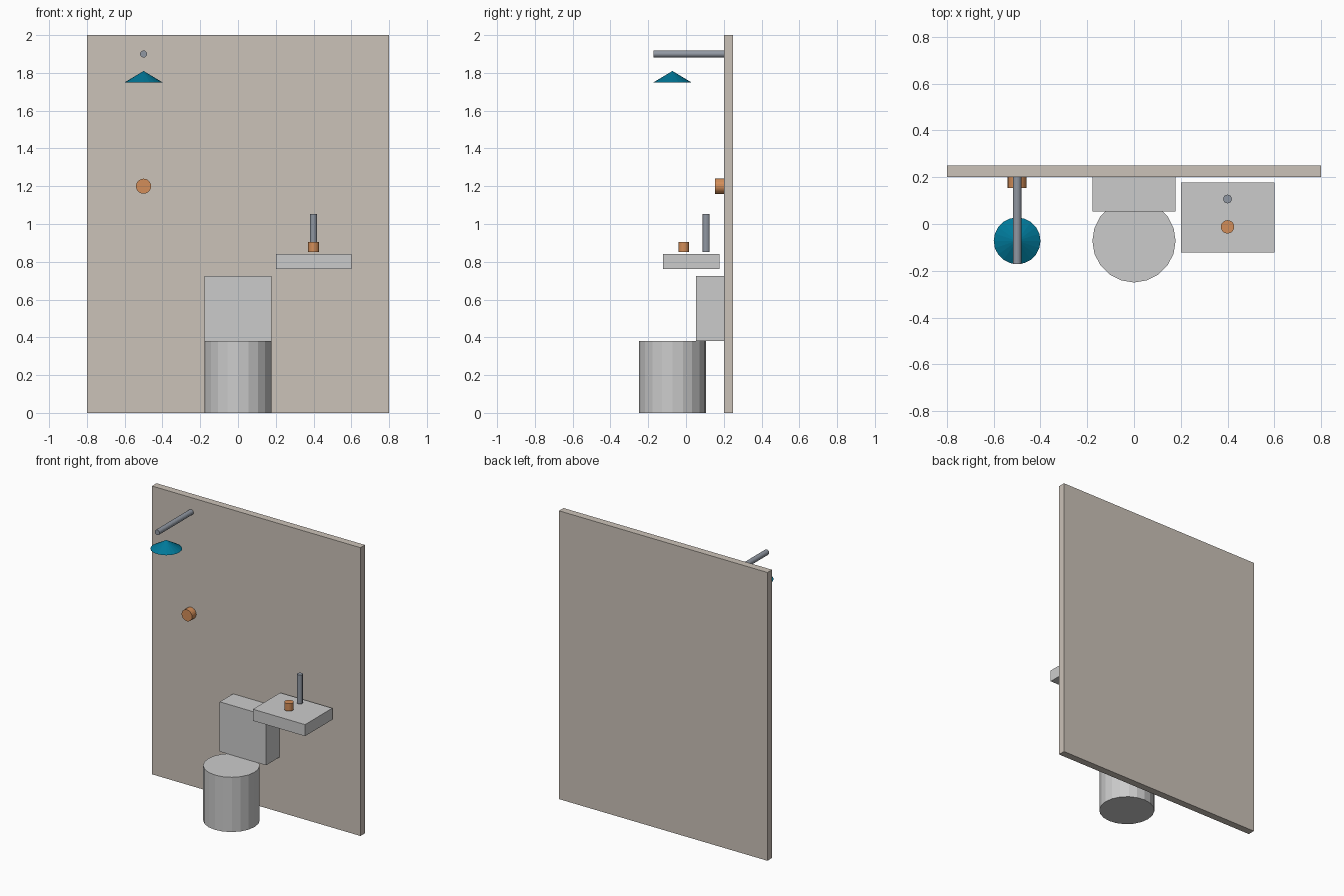
import bpy
import math

if "Cube" in bpy.data.objects:
    bpy.data.objects.remove(bpy.data.objects["Cube"])

SIDES = 20


def material(name, rgb):
    mat = bpy.data.materials.new(name)
    mat.diffuse_color = (*rgb, 1.0)
    mat.use_nodes = True
    mat.node_tree.nodes["Principled BSDF"].inputs["Base Color"].default_value = mat.diffuse_color
    return mat


plaster = material("plaster", (0.60, 0.54, 0.48))
copper = material("copper", (0.65, 0.27, 0.10))
steel = material("steel", (0.28, 0.31, 0.36))
teal = material("teal", (0.0, 0.19, 0.32))


def finish(name, mat):
    obj = bpy.context.object
    obj.name = name
    if mat:
        obj.data.materials.append(mat)
    return obj


def box(name, low, high, mat=None):
    centre = [(a + b) / 2 for a, b in zip(low, high)]
    bpy.ops.mesh.primitive_cube_add(size=1, location=centre)
    obj = finish(name, mat)
    obj.scale = [b - a for a, b in zip(low, high)]
    return obj


def upright(name, x, y, z0, z1, r, mat=None):
    bpy.ops.mesh.primitive_cylinder_add(
        vertices=SIDES, radius=r, depth=z1 - z0, location=(x, y, (z0 + z1) / 2))
    return finish(name, mat)


def along_y(name, x, z, y0, y1, r, mat=None):
    bpy.ops.mesh.primitive_cylinder_add(
        vertices=SIDES, radius=r, depth=y1 - y0,
        location=(x, (y0 + y1) / 2, z), rotation=(math.pi / 2, 0, 0))
    return finish(name, mat)


# Back wall
box("wall", (-0.8, 0.2, 0), (0.8, 0.25, 2.0), plaster)

# Toilet
upright("toilet_bowl", 0, -0.072, 0, 0.38, 0.178)
box("toilet_tank", (-0.178, 0.054, 0.38), (0.178, 0.2, 0.725))

# Wash basin with tap
box("basin", (0.2, -0.122, 0.762), (0.6, 0.177, 0.842))
upright("basin_spout", 0.4, 0.107, 0.852, 1.053, 0.0185, steel)
upright("basin_knob", 0.4, -0.012, 0.853, 0.905, 0.0285, copper)

# Shower
along_y("shower_arm", -0.5, 1.9, -0.172, 0.2, 0.0185, steel)
along_y("shower_valve", -0.5, 1.2, 0.153, 0.2, 0.04, copper)
bpy.ops.mesh.primitive_cone_add(
    vertices=SIDES, radius1=0.1, radius2=0, depth=0.06,
    location=(-0.5, -0.072, 1.78))
finish("shower_head", teal)
